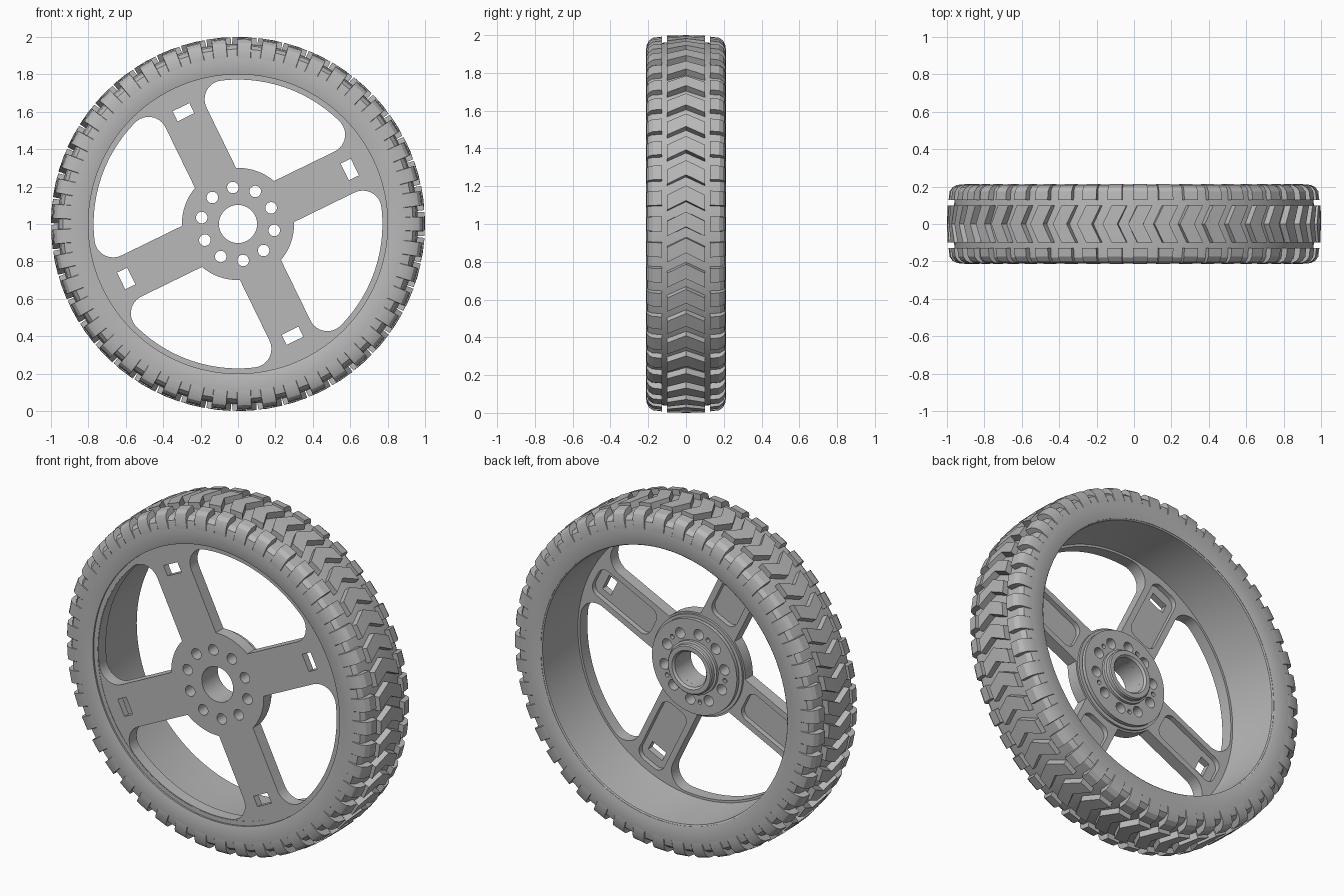
import bpy, bmesh
from math import sin, cos, pi, radians, sqrt, atan2

cube = bpy.data.objects.get("Cube")
if cube:
    bpy.data.objects.remove(cube, do_unlink=True)

grey = bpy.data.materials.new("plain_grey")
grey.use_nodes = True
COLOUR = (0.48, 0.48, 0.48, 1)
grey.diffuse_color = COLOUR
grey.node_tree.nodes["Principled BSDF"].inputs["Base Color"].default_value = COLOUR

TILT = radians(26)      # angle of the first spoke
TREADS = 45             # tread rows around the tyre


def finish(obj, angle=30):
    obj.data.materials.clear()
    obj.data.materials.append(grey)
    bpy.ops.object.select_all(action='DESELECT')
    obj.select_set(True)
    bpy.context.view_layer.objects.active = obj
    bpy.ops.object.shade_smooth_by_angle(angle=radians(angle))


def mesh_object(name, bm, angle=30):
    bmesh.ops.recalc_face_normals(bm, faces=bm.faces)
    mesh = bpy.data.meshes.new(name)
    bm.to_mesh(mesh)
    bm.free()
    obj = bpy.data.objects.new(name, mesh)
    obj.location.z = 1
    bpy.context.collection.objects.link(obj)
    finish(obj, angle)


def ring_point(y, r, a):
    return (r * cos(a), y, r * sin(a))


def lathe(name, profile, steps=128):
    """Spin a closed (y, radius) profile around the axle."""
    bm = bmesh.new()
    rings = [[bm.verts.new(ring_point(y, r, 2 * pi * i / steps)) for y, r in profile]
             for i in range(steps)]
    n = len(profile)
    for i in range(steps):
        a, b = rings[i], rings[(i + 1) % steps]
        for j in range(n):
            k = (j + 1) % n
            bm.faces.new((a[j], a[k], b[k], b[j]))
    mesh_object(name, bm)


def arc(cx, cy, r, a0, a1, n=12):
    return [(cx + r * cos(a0 + (a1 - a0) * i / n), cy + r * sin(a0 + (a1 - a0) * i / n))
            for i in range(n + 1)]


def circle(r, cx=0, cy=0, n=32):
    return arc(cx, cy, r, 0, 2 * pi, n)[:-1]


def turn(points, a):
    return [(x * cos(a) - y * sin(a), x * sin(a) + y * cos(a)) for x, y in points]


def plate(name, loops, y0, y1):
    """Flat plate between y0 and y1; the first loop is its edge, the rest are holes."""
    curve = bpy.data.curves.new(name, 'CURVE')
    curve.dimensions = '2D'
    curve.fill_mode = 'BOTH'
    curve.extrude = (y1 - y0) / 2
    for loop in loops:
        spline = curve.splines.new('POLY')
        spline.points.add(len(loop) - 1)
        for p, (x, y) in zip(spline.points, loop):
            p.co = (x, y, 0, 1)
        spline.use_cyclic_u = True
    obj = bpy.data.objects.new(name, curve)
    obj.location = (0, (y0 + y1) / 2, 1)
    obj.rotation_euler.x = pi / 2
    bpy.context.collection.objects.link(obj)
    bpy.ops.object.select_all(action='DESELECT')
    obj.select_set(True)
    bpy.context.view_layer.objects.active = obj
    bpy.ops.object.convert(target='MESH')
    finish(bpy.context.view_layer.objects.active)


def opening(half=0.122, inner=0.30, outer=0.772, f=0.1):
    """Rounded gap between two neighbouring spokes."""
    cy = half + f
    cx = sqrt((outer - f) ** 2 - cy ** 2)
    th = atan2(cy, cx)
    corner = arc(cx, cy, f, -pi / 2, th)
    rim = arc(0, 0, outer, th, pi / 2 - th, 24)[1:-1]
    other = [(y, x) for x, y in reversed(corner)]
    start = atan2(half, sqrt(inner ** 2 - half ** 2))
    return corner + rim + other + arc(0, 0, inner, pi / 2 - start, start)


def rounded_box(x0, x1, half, r):
    pts = []
    for cx, cy, a in ((x1 - r, half - r, 0), (x0 + r, half - r, pi / 2),
                      (x0 + r, r - half, pi), (x1 - r, r - half, 3 * pi / 2)):
        pts += arc(cx, cy, r, a, a + pi / 2, 6)
    return pts


def around(loop, count, offset=0.0):
    return [turn(loop, TILT + offset + 2 * pi * i / count) for i in range(count)]


# Tyre carcass: rounded shoulders, flat sidewalls
half_tyre = [(0.202, 0.80), (0.209, 0.83), (0.211, 0.90), (0.203, 0.935),
             (0.18, 0.953), (0.10, 0.962)]
lathe("tyre", [(-y, r) for y, r in half_tyre] + list(reversed(half_tyre)))

# Rim barrel inside the tyre
lathe("rim_barrel", [(-0.192, 0.803), (-0.192, 0.775), (-0.12, 0.785),
                     (0.195, 0.793), (0.202, 0.803)])


def tread(name, stations, half):
    """Blocks all round; each station is (y, inner radius, outer radius, shift)."""
    bm = bmesh.new()
    for i in range(TREADS):
        a = 2 * pi * i / TREADS
        rings = []
        for y, r0, r1, s in stations:
            corners = ((r0, -half), (r1, -half * 0.93), (r1, half * 0.93), (r0, half))
            rings.append([bm.verts.new(ring_point(y, r, a + s + h)) for r, h in corners])
        for p, q in zip(rings, rings[1:]):
            for j in range(4):
                k = (j + 1) % 4
                bm.faces.new((p[j], p[k], q[k], q[j]))
        bm.faces.new(rings[0])
        bm.faces.new(rings[-1])
    mesh_object(name, bm, 25)


# Chevron blocks along the middle, lugs wrapping both shoulders
tread("centre_tread", [(-0.1, 0.95, 0.998, -0.025), (0, 0.95, 1.0, 0.025),
                       (0.1, 0.95, 0.998, -0.025)], 0.043)
lug = [(0.127, 0.94, 0.992, 0), (0.175, 0.93, 0.986, 0), (0.197, 0.92, 0.97, 0),
       (0.209, 0.91, 0.945, 0), (0.213, 0.89, 0.90, 0)]
tread("left_lugs", lug, 0.042)
tread("right_lugs", [(-y, a, b, s) for y, a, b, s in lug], 0.042)

# Spoke wheel: smooth front plate with slots, raised edges behind
gaps = around(opening(), 4)
slots = around([(0.635, -0.05), (0.695, -0.05), (0.695, 0.05), (0.635, 0.05)], 4)
pockets = around(rounded_box(0.33, 0.745, 0.088, 0.05), 4)
bolts = around(circle(0.031, 0.197, 0, 20), 10)
pins = around(circle(0.013, 0.2, 0, 12), 5, pi / 10)
bore = [circle(0.102, n=48)]
edge = [circle(0.80, n=128)]
plate("spoke_plate", edge + gaps + slots + bolts + bore, -0.19, -0.15)
plate("spoke_ribs", edge + gaps + pockets + bolts + bore, -0.15, -0.12)

# Hub: disc, groove, drilled flange and collar on the back
plate("hub_disc", [circle(0.29, n=64)] + bolts + bore, -0.12, -0.107)
plate("hub_groove", [circle(0.262, n=64)] + bolts + bore, -0.107, -0.1)
plate("hub_flange", [circle(0.275, n=64)] + bolts + pins + bore, -0.1, -0.078)
lathe("hub_collar", [(-0.08, 0.155), (-0.062, 0.155), (-0.058, 0.143), (-0.036, 0.143),
                     (-0.03, 0.137), (-0.03, 0.112), (-0.042, 0.102), (-0.08, 0.102)], 64)
